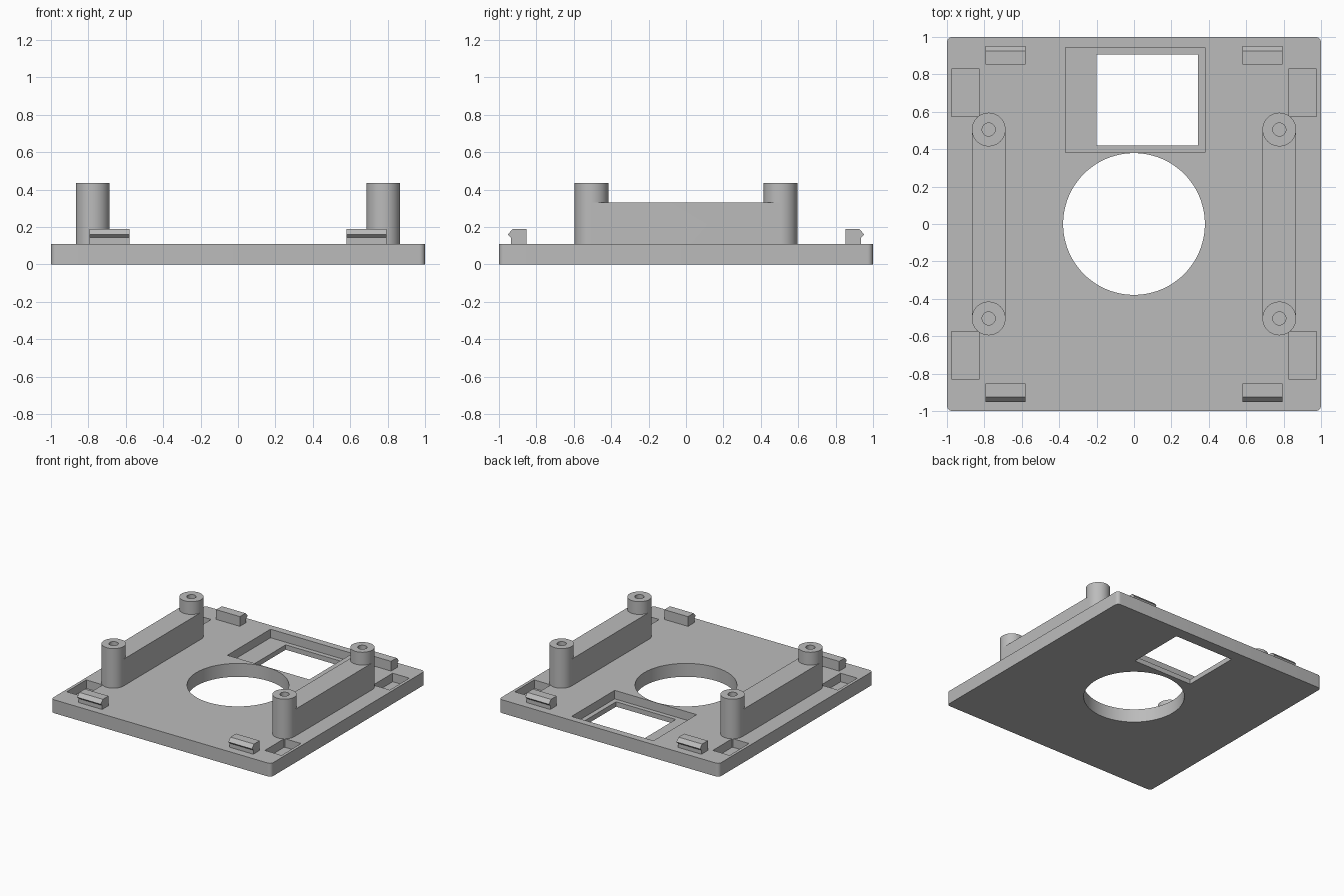
import bpy, bmesh, math
from mathutils import Vector

cube = bpy.data.objects.get("Cube")
if cube:
    bpy.data.objects.remove(cube, do_unlink=True)

# One matte grey for the whole part
grey = bpy.data.materials.new("plain grey")
grey.use_nodes = True
colour = (0.5, 0.5, 0.5, 1)
grey.diffuse_color = colour
grey.node_tree.nodes["Principled BSDF"].inputs["Base Color"].default_value = colour


def prism(name, outline, direction):
    """Closed solid: a planar outline extruded along a direction."""
    bm = bmesh.new()
    face = bm.faces.new([bm.verts.new(p) for p in outline])
    moved = bmesh.ops.extrude_face_region(bm, geom=[face])["geom"]
    verts = [v for v in moved if isinstance(v, bmesh.types.BMVert)]
    bmesh.ops.translate(bm, verts=verts, vec=Vector(direction))
    bmesh.ops.recalc_face_normals(bm, faces=bm.faces)
    mesh = bpy.data.meshes.new(name)
    bm.to_mesh(mesh)
    bm.free()
    mesh.materials.append(grey)
    obj = bpy.data.objects.new(name, mesh)
    bpy.context.collection.objects.link(obj)
    return obj


def box(name, x0, x1, y0, y1, z0, z1):
    return prism(name, [(x0, y0, z0), (x1, y0, z0), (x1, y1, z0), (x0, y1, z0)],
                 (0, 0, z1 - z0))


def cylinder(name, x, y, radius, z0, z1, sides=64):
    turns = [2 * math.pi * i / sides for i in range(sides)]
    ring = [(x + radius * math.cos(a), y + radius * math.sin(a), z0) for a in turns]
    return prism(name, ring, (0, 0, z1 - z0))


def activate(obj):
    bpy.ops.object.select_all(action="DESELECT")
    obj.select_set(True)
    bpy.context.view_layer.objects.active = obj


def combine(obj, tool, operation):
    """Apply a boolean and drop the tool object."""
    tool.hide_render = True
    mod = obj.modifiers.new("boolean", "BOOLEAN")
    mod.operation, mod.object, mod.solver = operation, tool, "EXACT"
    activate(obj)
    bpy.ops.object.modifier_apply(modifier=mod.name)
    bpy.data.objects.remove(tool, do_unlink=True)


def smooth(obj):
    activate(obj)
    bpy.ops.object.shade_smooth_by_angle(angle=math.radians(30))


TOP = 0.11      # top of the base plate
FLOOR = 0.04    # floor of the recess and pockets

# Base plate with rounded vertical corners
r = 0.03
outline = []
for quarter, (sx, sy) in enumerate([(1, 1), (-1, 1), (-1, -1), (1, -1)]):
    for step in range(7):
        a = math.pi / 2 * (quarter + step / 6)
        outline.append((sx * (1 - r) + r * math.cos(a), sy * (1 - r) + r * math.sin(a), 0))
plate = prism("base_plate", outline, (0, 0, TOP))

# Round opening, display recess and display window
combine(plate, cylinder("round_cutter", 0, 0, 0.379, -0.1, 0.3, 96), "DIFFERENCE")
combine(plate, box("recess_cutter", -0.365, 0.38, 0.383, 0.943, FLOOR, 0.3), "DIFFERENCE")
combine(plate, box("window_cutter", -0.2, 0.342, 0.419, 0.905, -0.1, 0.3), "DIFFERENCE")

# Corner pockets
for sx in (-1, 1):
    for sy in (-1, 1):
        xs = sorted((sx * 0.825, sx * 0.976))
        ys = sorted((sy * 0.576, sy * 0.83))
        combine(plate, box("pocket_cutter", *xs, *ys, FLOOR, 0.3), "DIFFERENCE")
smooth(plate)

# Side rails with a bored screw post at each end
POST_X, POST_Y, POST_R = 0.777, 0.505, 0.09
for side, sx in (("left", 1), ("right", -1)):
    x = sx * POST_X
    rail = box(side + "_rail_with_posts", x - POST_R, x + POST_R, -POST_Y, POST_Y, 0.03, 0.33)
    for sy in (-1, 1):
        combine(rail, cylinder("post", x, sy * POST_Y, POST_R, 0.03, 0.435), "UNION")
    for sy in (-1, 1):
        combine(rail, cylinder("bore", x, sy * POST_Y, 0.035, 0.15, 0.6, 32), "DIFFERENCE")
    smooth(rail)

# Snap clips with a hooked outer edge
hook = [(0.853, 0.1), (0.853, 0.19), (0.926, 0.19), (0.953, 0.16), (0.935, 0.143), (0.935, 0.1)]
for end, sy in (("front", -1), ("back", 1)):
    for side, x in (("left", 0.579), ("right", -0.795)):
        prism(f"{end}_{side}_clip", [(x, sy * y, z) for y, z in hook], (0.215, 0, 0))
